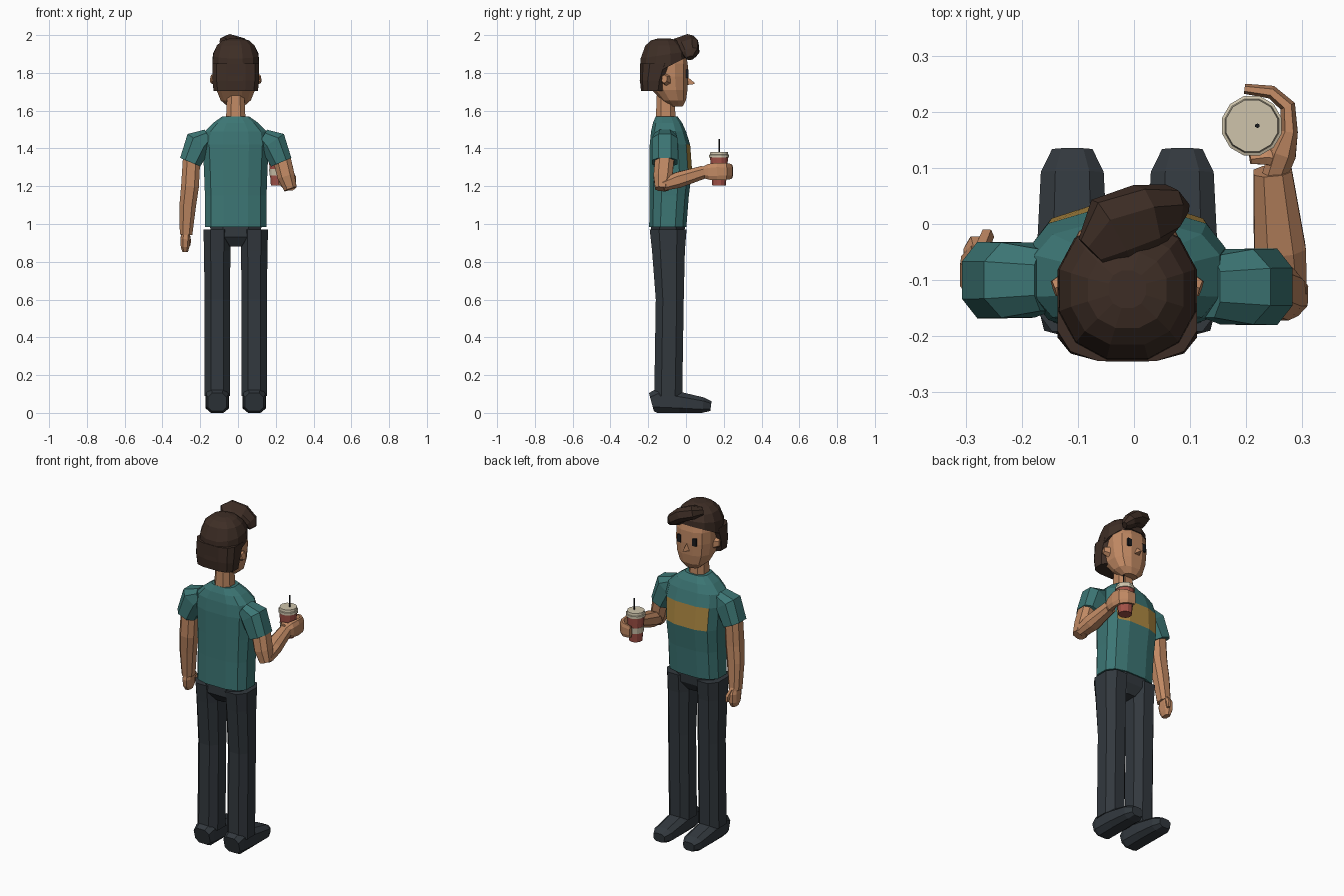
import bpy, bmesh, math
from mathutils import Vector

CX = -0.012  # body centre line


def mat(name, r, g, b):
    m = bpy.data.materials.new(name)
    m.diffuse_color = (r, g, b, 1)
    return m


TEAL = mat("teal shirt", 0.045, 0.18, 0.175)
SKIN = mat("skin", 0.53, 0.25, 0.125)
HAIR = mat("brown hair", 0.048, 0.027, 0.019)
DARK = mat("charcoal trousers", 0.032, 0.04, 0.048)
GOLD = mat("gold patch", 0.42, 0.25, 0.055)
RED = mat("red cup", 0.37, 0.085, 0.065)
CREAM = mat("cream lid", 0.62, 0.55, 0.41)
BLACK = mat("black", 0.01, 0.011, 0.013)


def section(n, p):
    """Rounded n-gon with flat sides facing the axes, scaled to unit extent."""
    pts = []
    for i in range(n):
        a = 2 * math.pi * (i + 0.5) / n
        c, s = math.cos(a), math.sin(a)
        pts.append((math.copysign(abs(c) ** p, c), math.copysign(abs(s) ** p, s)))
    mx = max(q[0] for q in pts)
    my = max(q[1] for q in pts)
    return [(x / mx, y / my) for x, y in pts]


def skin_rings(name, rings, material):
    bm = bmesh.new()
    rows = [[bm.verts.new(v) for v in ring] for ring in rings]
    n = len(rows[0])
    for a, b in zip(rows, rows[1:]):
        for i in range(n):
            j = (i + 1) % n
            bm.faces.new((a[i], a[j], b[j], b[i]))
    bm.faces.new(rows[0][::-1])
    bm.faces.new(rows[-1])
    bmesh.ops.recalc_face_normals(bm, faces=bm.faces)
    me = bpy.data.meshes.new(name)
    bm.to_mesh(me)
    bm.free()
    me.materials.append(material)
    ob = bpy.data.objects.new(name, me)
    bpy.context.collection.objects.link(ob)
    return ob


def loft(name, levels, material, n=12, p=0.8, x=CX):
    """Stack of level rings: (z, half width, y back, y front, tilt)."""
    rings = []
    for z, rx, y0, y1, *t in levels:
        tilt = t[0] if t else 0
        cy, ry = (y0 + y1) / 2, (y1 - y0) / 2
        rings.append([(x + rx * u, cy + ry * v, z + tilt * ry * v)
                      for u, v in section(n, p)])
    return skin_rings(name, rings, material)


def tube(name, path, material, ref, n=8, p=0.8):
    """Sweep along (x, y, z, half across, half along ref)."""
    pts = [Vector(q[:3]) for q in path]
    rings = []
    for i, q in enumerate(path):
        t = (pts[min(i + 1, len(pts) - 1)] - pts[max(i - 1, 0)]).normalized()
        side = t.cross(Vector(ref)).normalized()
        up = side.cross(t)
        rings.append([pts[i] + side * q[3] * u + up * q[4] * v
                      for u, v in section(n, p)])
    return skin_rings(name, rings, material)


def mx(s, x):
    """Offset from the body centre line on side s."""
    return CX + s * x


X, Y, Z = (1, 0, 0), (0, 1, 0), (0, 0, 1)

# Shirt with a chest patch on its front faces
shirt = loft("shirt", [
    (0.985, 0.163, -0.195, 0.002), (1.15, 0.163, -0.192, 0.015),
    (1.285, 0.168, -0.192, 0.032), (1.42, 0.175, -0.192, 0.022),
    (1.49, 0.165, -0.185, 0.0), (1.535, 0.12, -0.175, -0.02),
    (1.57, 0.07, -0.16, -0.045)], TEAL, 12, 0.7)
shirt.data.materials.append(GOLD)
for f in shirt.data.polygons:
    if f.normal.y > 0.95 and 1.3 < f.center.z < 1.4:
        f.material_index = 1

# Pelvis, legs, shoes and sleeves
loft("pelvis", [(0.88, 0.05, -0.15, -0.04), (0.93, 0.12, -0.185, -0.01),
                (0.995, 0.14, -0.185, -0.005)], DARK, 8)
for s, side in ((-1, "left"), (1, "right")):
    loft(side + "_leg", [
        (0.09, 0.067, -0.168, -0.02), (0.6, 0.067, -0.16, -0.012),
        (0.86, 0.07, -0.18, -0.006), (0.97, 0.073, -0.192, 0.003)],
        DARK, 8, 0.8, mx(s, 0.098))
    sx = mx(s, 0.098)
    tube(side + "_shoe", [
        (sx, -0.183, 0.057, 0.05, 0.05), (sx, -0.15, 0.066, 0.06, 0.066),
        (sx, -0.03, 0.055, 0.062, 0.055), (sx, 0.09, 0.041, 0.056, 0.041),
        (sx, 0.132, 0.036, 0.036, 0.026)], DARK, Z, 8, 0.7)
    cy = -0.1 if s < 0 else -0.112
    tube(side + "_sleeve", [
        (mx(s, 0.145), cy, 1.465, 0.04, 0.055),
        (mx(s, 0.195), cy, 1.435, 0.073, 0.067),
        (mx(s, 0.241), cy, 1.327, 0.058, 0.068)], TEAL, Y)

# Left arm hangs straight down
tube("left_arm", [
    (-0.245, -0.1, 1.36, 0.046, 0.046), (-0.254, -0.1, 1.2, 0.047, 0.047),
    (-0.266, -0.09, 1.1, 0.044, 0.042), (-0.275, -0.075, 0.945, 0.033, 0.036)],
    SKIN, Y)
tube("left_hand", [
    (-0.276, -0.073, 0.965, 0.02, 0.03), (-0.278, -0.066, 0.925, 0.026, 0.044),
    (-0.28, -0.062, 0.88, 0.023, 0.04), (-0.28, -0.062, 0.853, 0.015, 0.026)],
    SKIN, Y)
tube("left_thumb", [(-0.272, -0.045, 0.95, 0.014, 0.014),
                    (-0.262, -0.022, 0.915, 0.013, 0.013),
                    (-0.26, -0.02, 0.885, 0.009, 0.009)], SKIN, X, 6)

# Right arm bends forward to hold the cup
tube("right_upper_arm", [
    (0.228, -0.112, 1.36, 0.048, 0.05), (0.255, -0.122, 1.25, 0.046, 0.05),
    (0.278, -0.128, 1.185, 0.034, 0.036)], SKIN, Y)
tube("right_forearm", [
    (0.272, -0.125, 1.205, 0.036, 0.03), (0.26, -0.045, 1.232, 0.046, 0.042),
    (0.247, 0.095, 1.275, 0.034, 0.034)], SKIN, Z)
tube("right_hand", [
    (0.25, 0.085, 1.272, 0.022, 0.028), (0.264, 0.125, 1.276, 0.025, 0.042),
    (0.277, 0.165, 1.278, 0.015, 0.046), (0.274, 0.21, 1.278, 0.014, 0.044),
    (0.245, 0.235, 1.278, 0.012, 0.04), (0.197, 0.241, 1.278, 0.009, 0.034)],
    SKIN, Z)
tube("right_thumb", [(0.262, 0.115, 1.29, 0.016, 0.022),
                     (0.235, 0.119, 1.295, 0.013, 0.02),
                     (0.207, 0.115, 1.298, 0.008, 0.013)], SKIN, Z, 6)

# Drink cup
CUPX, CUPY = 0.21, 0.175


def disc_stack(name, levels, material, x=CUPX, n=12):
    return loft(name, [(z, r, CUPY - r, CUPY + r) for z, r in levels],
                material, n, 1.0, x)


disc_stack("cup", [(1.205, 0.036), (1.355, 0.048)], RED)
disc_stack("cup_band", [(1.258, 0.043), (1.292, 0.0455)], CREAM)
disc_stack("cup_lid", [(1.352, 0.053), (1.366, 0.053), (1.368, 0.048),
                       (1.382, 0.046)], CREAM)
disc_stack("straw", [(1.37, 0.004), (1.45, 0.004)], BLACK, 0.22, 6)

# Neck and head
loft("neck", [(1.545, 0.052, -0.16, -0.055), (1.68, 0.046, -0.155, -0.06)],
     SKIN, 8)
loft("head", [
    (1.622, 0.042, -0.085, -0.018), (1.655, 0.08, -0.13, 0.0),
    (1.71, 0.102, -0.18, 0.008), (1.78, 0.11, -0.2, 0.011),
    (1.85, 0.11, -0.2, 0.009), (1.905, 0.098, -0.18, -0.004)], SKIN, 12, 0.8)
skin_rings("nose", [
    [(CX - 0.02, 0.0, 1.735), (CX + 0.02, 0.0, 1.735), (CX, 0.0, 1.785)],
    [(CX - 0.004, 0.045, 1.741), (CX + 0.004, 0.045, 1.741), (CX, 0.045, 1.748)]],
    SKIN)
for s, side in ((-1, "left"), (1, "right")):
    ex = mx(s, 0.05)
    tube(side + "_eye", [(ex, 0.0, 1.795, 0.012, 0.022),
                         (ex, 0.013, 1.795, 0.012, 0.022)], BLACK, Z, 4, 1.0)
    tube(side + "_ear", [(mx(s, 0.1), -0.105, 1.765, 0.024, 0.034),
                         (mx(s, 0.131), -0.115, 1.768, 0.014, 0.022)], SKIN, Z, 6)

# Hair: crown, back and swept quiff
loft("hair_crown", [
    (1.82, 0.124, -0.245, 0.006, 0.5), (1.895, 0.121, -0.24, 0.004, 0.15),
    (1.945, 0.1, -0.215, -0.02), (1.972, 0.07, -0.185, -0.05),
    (1.982, 0.033, -0.15, -0.083)], HAIR, 12, 0.9)
loft("hair_back", [
    (1.703, 0.117, -0.238, -0.112), (1.76, 0.124, -0.244, -0.1),
    (1.85, 0.124, -0.244, -0.06)], HAIR, 12, 0.65)
tube("hair_quiff", [
    (-0.075, -0.05, 1.965, 0.032, 0.02), (-0.04, -0.015, 1.962, 0.066, 0.036),
    (0.02, 0.01, 1.94, 0.06, 0.04), (0.062, 0.026, 1.905, 0.042, 0.034),
    (0.085, 0.022, 1.878, 0.02, 0.014)], HAIR, (0, -0.35, 1), 8, 0.8)
